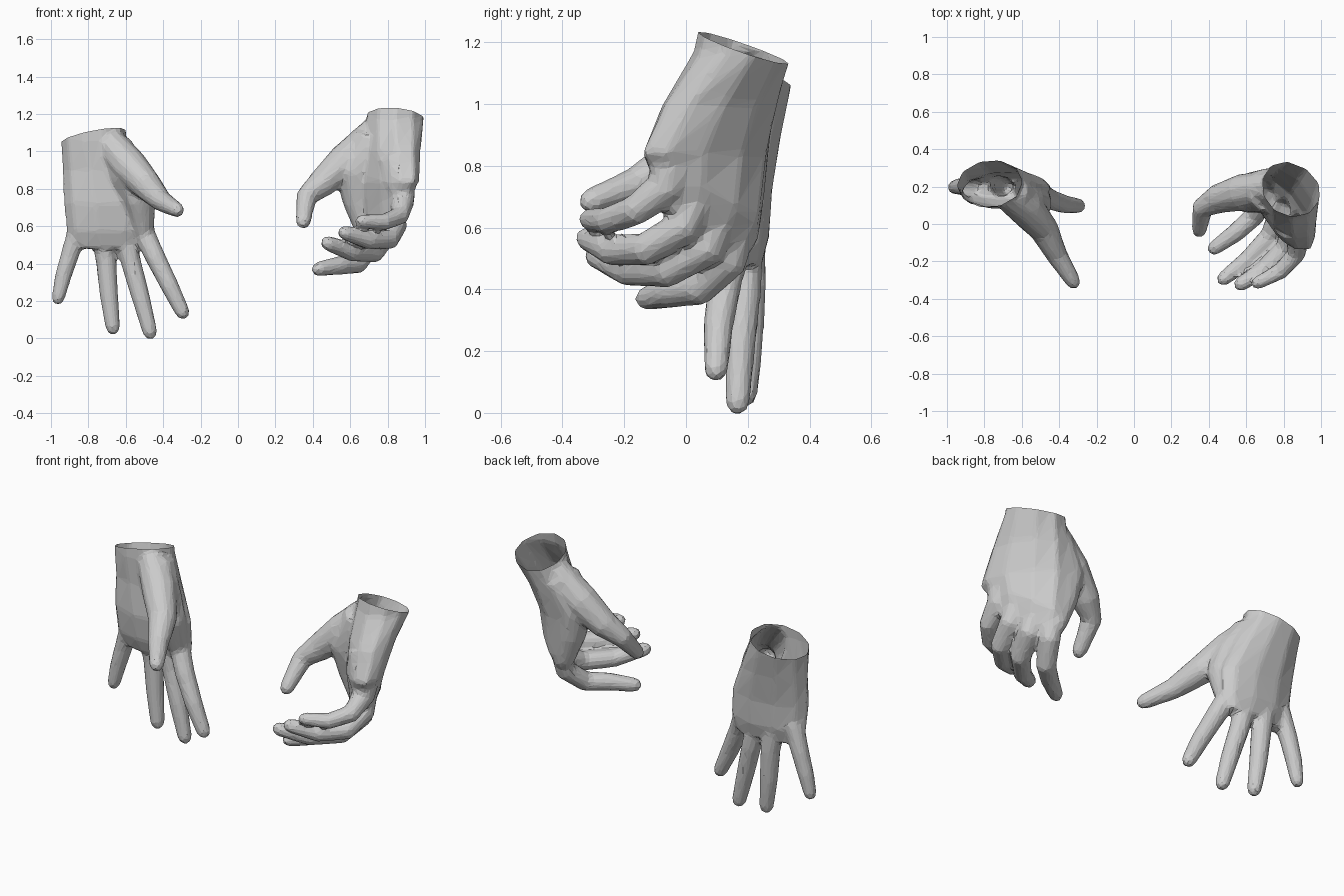
import bpy, bmesh, math
from mathutils import Vector as V

SIDES = 10

def loft(bm, rings):
    """Closed skin through elliptical rings (centre, u, v)."""
    loops = []
    for c, u, v in rings:
        loops.append([bm.verts.new(c + u * math.cos(k * math.tau / SIDES) + v * math.sin(k * math.tau / SIDES))
                      for k in range(SIDES)])
    faces = [bm.faces.new(loops[0]), bm.faces.new(loops[-1])]
    for a, b in zip(loops, loops[1:]):
        for k in range(SIDES):
            n = (k + 1) % SIDES
            faces.append(bm.faces.new((a[k], a[n], b[n], b[k])))
    bmesh.ops.recalc_face_normals(bm, faces=faces)

def digit(bm, path, radii, ref):
    """Finger, thumb or web: round tube along a path with a domed tip."""
    p = [V(q) for q in path]
    r = list(radii)
    t_end = (p[-1] - p[-2]).normalized()
    p[-1] -= t_end * r[-1]
    rings = []
    for i, c in enumerate(p):
        t = (p[min(i + 1, len(p) - 1)] - p[max(i - 1, 0)]).normalized()
        u = t.cross(ref).normalized()
        v = t.cross(u)
        rings.append((c, u * r[i], v * r[i]))
    for along, size in ((0.6, 0.8), (1.0, 0.35)):
        rings.append((p[-1] + t_end * r[-1] * along, u * r[-1] * size, v * r[-1] * size))
    loft(bm, rings)

def hand(name, palm, digits, ref, cut_point, cut_normal):
    bm = bmesh.new()
    # palm and wrist sections: centre, width direction, half width, half thickness
    rings = []
    for c, u, a, b in palm:
        u = V(u).normalized()
        rings.append((V(c), u * a, u.cross(V((0, 0, 1))).normalized() * b))
    loft(bm, rings)
    for path, radii in digits:
        digit(bm, path, radii, ref)
    me = bpy.data.meshes.new(name)
    bm.to_mesh(me)
    bm.free()
    ob = bpy.data.objects.new(name, me)
    bpy.context.collection.objects.link(ob)
    # fuse the parts into one skin, then reduce to low-poly facets
    m = ob.modifiers.new("fuse", 'REMESH')
    m.mode = 'VOXEL'
    m.voxel_size = 0.011
    m = ob.modifiers.new("soften", 'SMOOTH')
    m.factor, m.iterations = 0.5, 12
    m = ob.modifiers.new("facets", 'DECIMATE')
    m.ratio = 0.07
    dg = bpy.context.evaluated_depsgraph_get()
    new = bpy.data.meshes.new_from_object(ob.evaluated_get(dg))
    ob.modifiers.clear()
    # slice the wrist open
    bm = bmesh.new()
    bm.from_mesh(new)
    bmesh.ops.bisect_plane(bm, geom=bm.verts[:] + bm.edges[:] + bm.faces[:], dist=1e-5,
                           plane_co=cut_point, plane_no=cut_normal, clear_outer=True)
    for f in bm.faces:
        f.smooth = False
    bm.to_mesh(new)
    bm.free()
    ob.data = new
    new.name = name

FINGER = (0.060, 0.056, 0.051, 0.041)
LITTLE = (0.051, 0.046, 0.037)
THUMB = (0.085, 0.10, 0.08, 0.058, 0.042)

# open hand, palm to the front
X = (1, 0.05, 0)
hand("open_hand",
     [((-0.78, 0.225, 1.22), X, 0.17, 0.13), ((-0.77, 0.215, 1.06), X, 0.18, 0.13),
      ((-0.73, 0.20, 0.90), X, 0.21, 0.11), ((-0.69, 0.18, 0.72), X, 0.245, 0.10),
      ((-0.68, 0.185, 0.57), X, 0.24, 0.085), ((-0.67, 0.19, 0.48), X, 0.20, 0.055)],
     [([(-0.51, 0.17, 0.58), (-0.445, 0.13, 0.44), (-0.37, 0.105, 0.29), (-0.28, 0.095, 0.105)], FINGER),
      ([(-0.61, 0.19, 0.56), (-0.57, 0.19, 0.40), (-0.52, 0.175, 0.22), (-0.46, 0.165, -0.005)], FINGER),
      ([(-0.73, 0.20, 0.56), (-0.705, 0.205, 0.41), (-0.69, 0.20, 0.23), (-0.665, 0.19, 0.02)], FINGER),
      ([(-0.85, 0.19, 0.60), (-0.895, 0.20, 0.46), (-0.935, 0.20, 0.33), (-0.97, 0.195, 0.18)],
       (0.056,) + LITTLE),
      ([(-0.70, 0.18, 1.06), (-0.585, 0.09, 0.925), (-0.48, -0.03, 0.81), (-0.41, -0.17, 0.735),
        (-0.305, -0.34, 0.675)], THUMB),
      # web between thumb and palm
      ([(-0.66, 0.17, 1.02), (-0.575, 0.11, 0.87), (-0.525, 0.11, 0.74), (-0.50, 0.17, 0.52)],
       (0.10, 0.105, 0.09, 0.06))],
     V((1, 0, 0)), (-0.77, 0.22, 1.08), (-0.2, 0.25, 1))

# curled hand, palm turned inward
W = (-0.565, 0.82, 0)
K = (-0.16, 0.24, -0.14)
hand("curled_hand",
     [((0.855, 0.22, 1.34), W, 0.16, 0.155), ((0.84, 0.185, 1.17), W, 0.165, 0.155),
      ((0.815, 0.11, 1.00), W, 0.215, 0.13), ((0.805, 0.06, 0.84), W, 0.245, 0.11),
      ((0.80, 0.06, 0.70), K, 0.24, 0.09), ((0.79, 0.04, 0.59), K, 0.20, 0.06)],
     [([(0.71, 0.18, 0.65), (0.70, 0.14, 0.49), (0.64, 0.04, 0.40), (0.54, -0.05, 0.39),
        (0.40, -0.15, 0.365)], (0.06,) + FINGER),
      ([(0.77, 0.12, 0.68), (0.78, 0.07, 0.53), (0.73, -0.06, 0.46), (0.61, -0.19, 0.46),
        (0.45, -0.315, 0.52)], (0.06,) + FINGER),
      ([(0.83, 0.05, 0.74), (0.845, -0.01, 0.60), (0.81, -0.13, 0.53), (0.70, -0.24, 0.525),
        (0.54, -0.34, 0.575)], (0.06,) + FINGER),
      ([(0.84, 0.01, 0.95), (0.865, -0.045, 0.82), (0.88, -0.065, 0.73), (0.865, -0.165, 0.655),
        (0.78, -0.255, 0.622), (0.63, -0.33, 0.628)], (0.10, 0.085, 0.065) + LITTLE),
      ([(0.74, 0.20, 1.11), (0.58, 0.17, 0.95), (0.45, 0.135, 0.83), (0.365, 0.085, 0.755),
        (0.345, -0.06, 0.595)], THUMB),
      # web between thumb and palm
      ([(0.72, 0.18, 1.06), (0.62, 0.165, 0.88), (0.645, 0.175, 0.73), (0.70, 0.18, 0.52)],
       (0.12, 0.11, 0.085, 0.06))],
     V(W), (0.83, 0.19, 1.18), (0.1, 0.36, 1))
